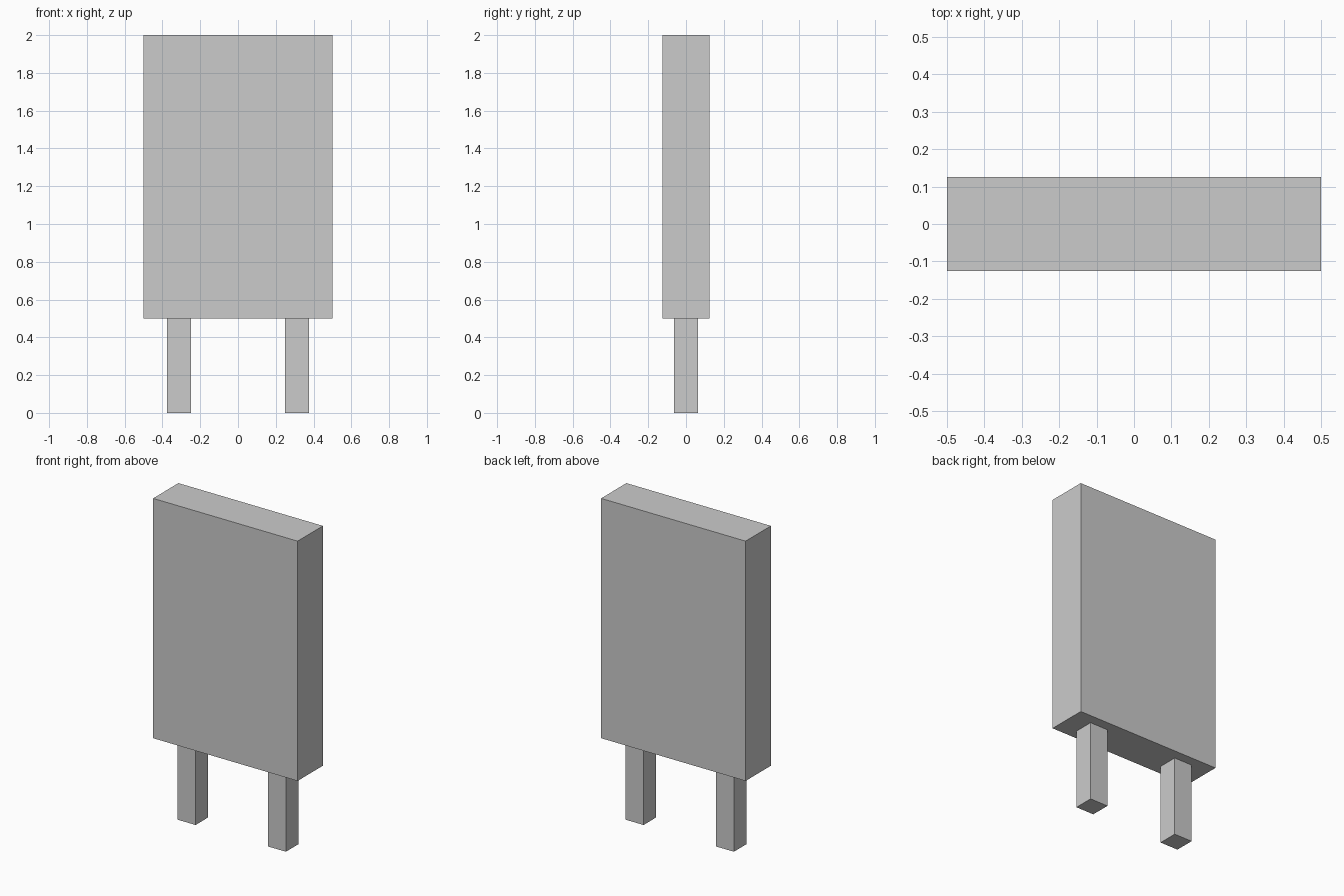
import bpy

if "Cube" in bpy.data.objects:
    bpy.data.objects.remove(bpy.data.objects["Cube"])


def box(name, x, y, z):
    """Axis-aligned box from (min, max) ranges."""
    ranges = (x, y, z)
    bpy.ops.mesh.primitive_cube_add(size=1, location=[(a + b) / 2 for a, b in ranges])
    obj = bpy.context.object
    obj.name = name
    obj.scale = [b - a for a, b in ranges]
    bpy.ops.object.transform_apply(location=False, rotation=False, scale=True)
    return obj


# Upright panel
box("panel", (-0.5, 0.5), (-0.125, 0.125), (0.5, 2.0))

# Two square legs under the panel
for side, sign in (("left", -1), ("right", 1)):
    x = sorted((sign * 0.25, sign * 0.375))
    box(f"{side}_leg", x, (-0.0625, 0.0625), (0.0, 0.5))
